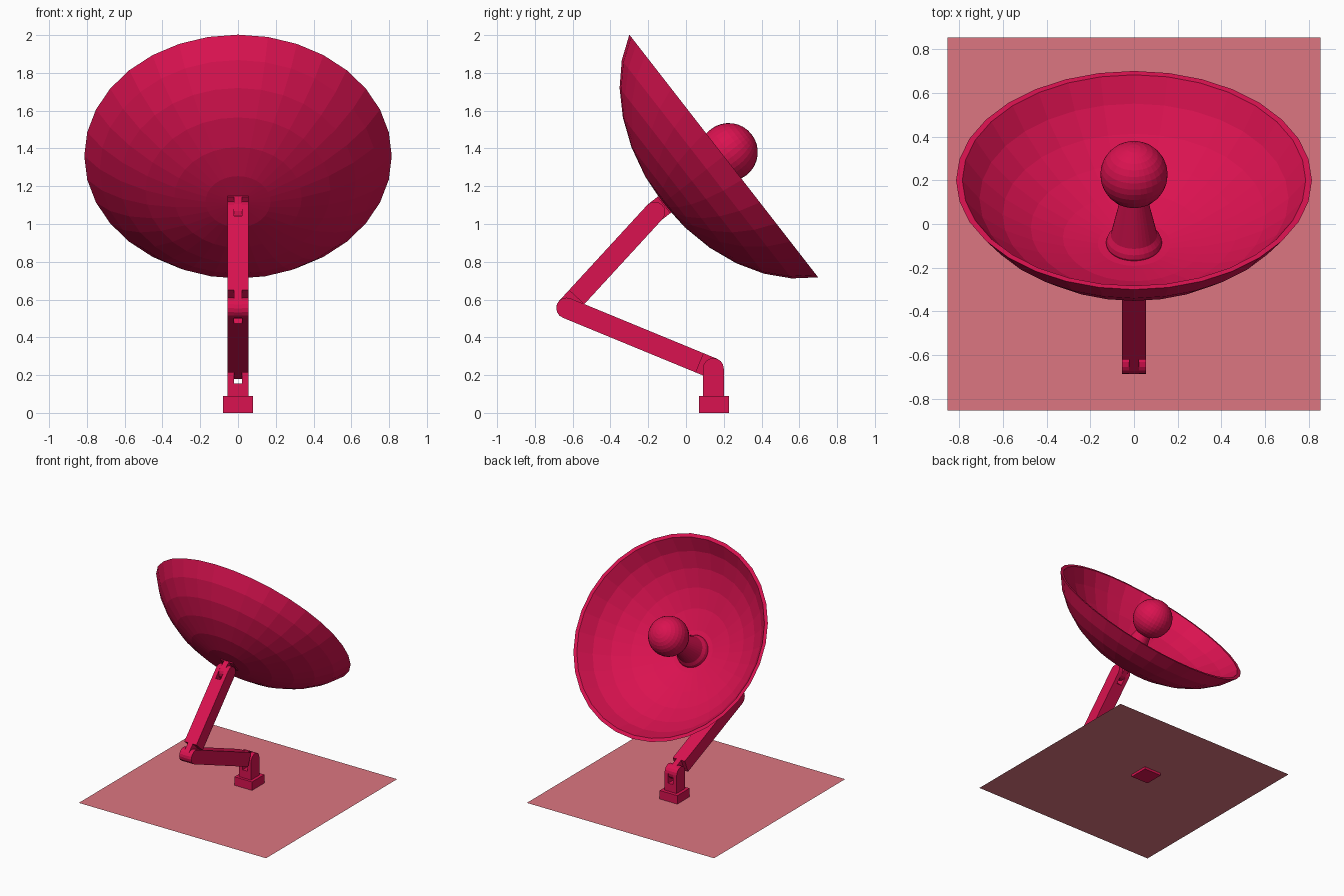
import bpy, bmesh
from math import sin, cos, pi, atan2, radians
from mathutils import Vector, Matrix

if "Cube" in bpy.data.objects:
    bpy.data.objects.remove(bpy.data.objects["Cube"])

def material(name, rgb):
    m = bpy.data.materials.new(name)
    m.diffuse_color = (*rgb, 1)
    m.use_nodes = True
    m.node_tree.nodes["Principled BSDF"].inputs["Base Color"].default_value = m.diffuse_color
    return m

RED = material("lamp_red", (0.70, 0.006, 0.08))
PINK = material("floor_pink", (0.72, 0.18, 0.22))

def finish(name, bm, mat=RED, matrix=None):
    bmesh.ops.recalc_face_normals(bm, faces=bm.faces[:])
    me = bpy.data.meshes.new(name)
    bm.to_mesh(me)
    bm.free()
    ob = bpy.data.objects.new(name, me)
    bpy.context.collection.objects.link(ob)
    me.materials.append(mat)
    if matrix:
        ob.matrix_world = matrix
    return ob

def prism(bm, outline, x0, x1):
    """Extrude a (y, z) outline from x0 to x1."""
    lo = bm.faces.new([bm.verts.new((x0, p[0], p[1])) for p in outline])
    ext = bmesh.ops.extrude_face_region(bm, geom=[lo], use_keep_orig=True)
    verts = [g for g in ext["geom"] if isinstance(g, bmesh.types.BMVert)]
    bmesh.ops.translate(bm, verts=verts, vec=(x1 - x0, 0, 0))

def lathe(name, profile, steps, matrix):
    """Spin an (r, z) profile round the local z axis."""
    bm = bmesh.new()
    vs = [bm.verts.new((r, 0, z)) for r, z in profile]
    es = [bm.edges.new(p) for p in zip(vs, vs[1:])]
    bmesh.ops.spin(bm, geom=vs + es, cent=(0, 0, 0), axis=(0, 0, 1),
                   angle=2 * pi, steps=steps, use_duplicate=False)
    bmesh.ops.remove_doubles(bm, verts=bm.verts[:], dist=1e-4)
    return finish(name, bm, RED, matrix)

R, SLOT, HALF = 0.055, 0.022, 0.055     # link half height, tongue and link half width

def link(name, a, b, tongue=0.0, fork=0.0):
    """Bar from a to b in the y-z plane: rounded tongue at a, rounded fork at b."""
    a, b = Vector(a), Vector(b)
    d = (b - a).normalized()
    n = Vector((-d.y, d.x))
    length = (b - a).length
    at = lambda u, v: a + d * u + n * v
    def tip(root, centre, sign):
        arc = [at(centre + sign * R * sin(pi * i / 8), -R * cos(pi * i / 8)) for i in range(9)]
        return [at(root, -R)] + arc + [at(root, R)]
    bm = bmesh.new()
    u0, u1 = tongue, length - fork
    prism(bm, [at(u0, -R), at(u1, -R), at(u1, R), at(u0, R)], -HALF, HALF)
    if tongue:
        prism(bm, tip(u0, 0, -1), -SLOT, SLOT)
    if fork:
        for x0, x1 in ((-HALF, -SLOT), (SLOT, HALF)):
            prism(bm, tip(u1, length, 1), x0, x1)
    return finish(name, bm)

# Thin square floor sheet just above the base's underside
bm = bmesh.new()
bmesh.ops.create_grid(bm, x_segments=1, y_segments=1, size=0.853,
                      matrix=Matrix.Translation((0, 0, 0.02)))
finish("floor_sheet", bm, PINK)

# Base block
bm = bmesh.new()
prism(bm, [(0.068, 0), (0.228, 0), (0.228, 0.09), (0.068, 0.09)], -0.08, 0.08)
finish("base_block", bm)

# Jointed stand
foot, shoulder, elbow, wrist = (0.145, 0.09), (0.145, 0.235), (-0.632, 0.555), (-0.165, 1.063)
tilt = atan2(0.789, 0.614)
axis = Vector((sin(tilt), cos(tilt)))
link("stand_post", foot, shoulder, fork=0.08)
link("lower_arm", shoulder, elbow, tongue=0.078, fork=0.08)
link("upper_arm", elbow, wrist, tongue=0.078, fork=0.08)
link("neck", wrist, Vector(wrist) + axis * 0.09, tongue=0.06)

# Tilted shade: a flattened cap with a flat rim and an inner skin
head = Matrix.Translation((0, 0.20, 1.36)) @ Matrix.Rotation(-tilt, 4, 'X')
RS, K = 0.881, 0.66
outer = [(RS * sin(radians(11.25 * k)),
          -K * (cos(radians(11.25 * k)) - cos(radians(67.5)))) for k in range(7)]
inner = [(r * 0.965, z * 0.93) for r, z in reversed(outer)]
lathe("shade", outer + inner, 32, head)

# Flared bulb socket
lathe("bulb_socket", [(0, -0.385), (0.122, -0.385), (0.128, -0.36), (0.122, -0.34),
                      (0.106, -0.315), (0.06, -0.1), (0, -0.1)], 32, head)

# Bulb
bm = bmesh.new()
bmesh.ops.create_uvsphere(bm, u_segments=32, v_segments=16, radius=0.154)
finish("bulb", bm, RED, head @ Matrix.Translation((0, 0, 0.033)))
